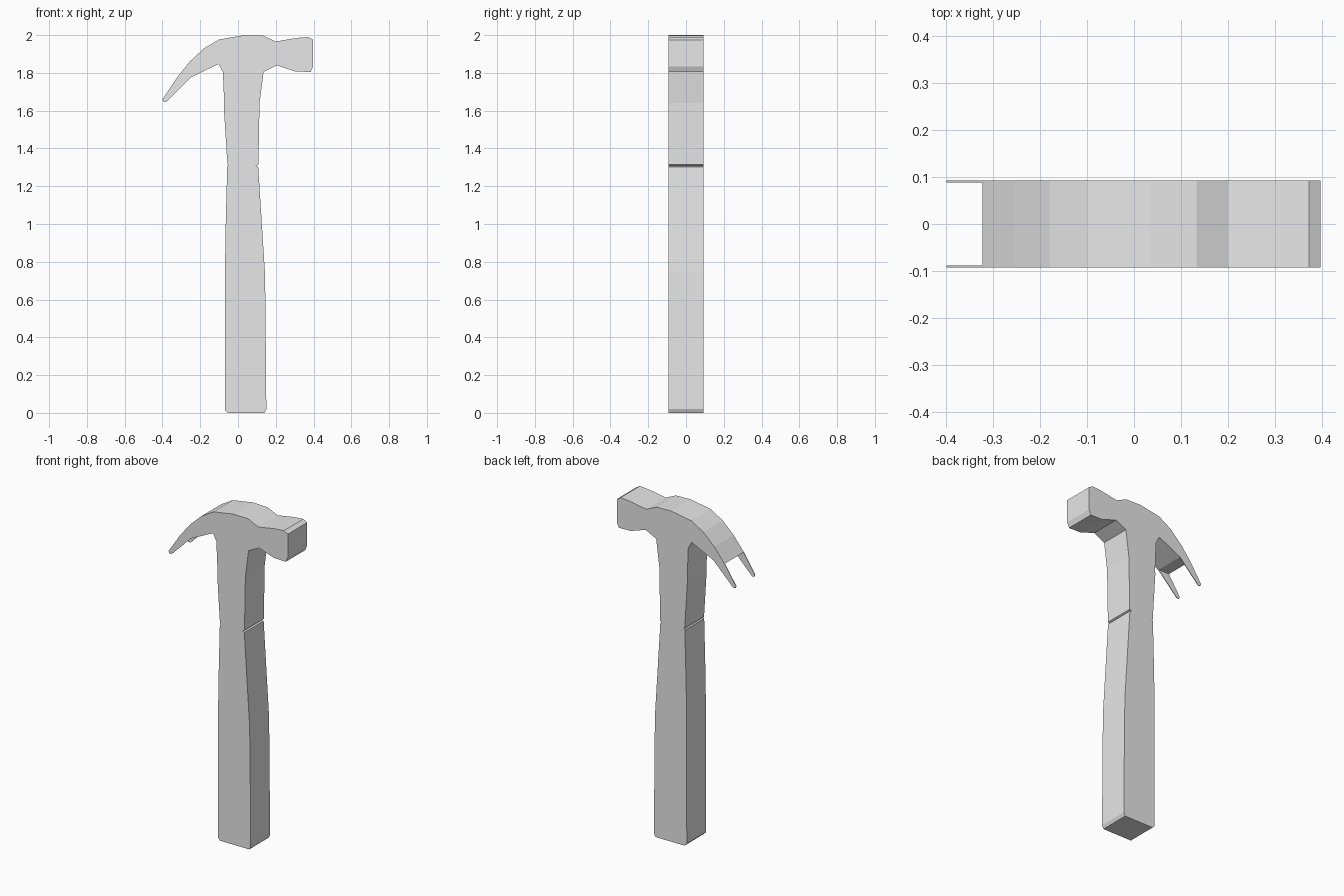
import bpy
import bmesh

cube = bpy.data.objects.get("Cube")
if cube:
    bpy.data.objects.remove(cube, do_unlink=True)

HALF = 0.0925   # half depth of the tool
PLATE = 0.004   # thickness of the claw tines

# Single flat grey for the whole tool
grey = bpy.data.materials.new("plain_grey")
grey.use_nodes = True
grey.diffuse_color = (0.8, 0.8, 0.8, 1)
grey.node_tree.nodes["Principled BSDF"].inputs["Base Color"].default_value = (0.8, 0.8, 0.8, 1)


def extrude_profile(name, points, y_front, y_back):
    """Closed slab from an x-z outline, between two depths."""
    bm = bmesh.new()
    outline = bm.faces.new([bm.verts.new((x, y_front, z)) for x, z in points])
    result = bmesh.ops.extrude_face_region(bm, geom=[outline], use_keep_orig=True)
    moved = [v for v in result["geom"] if isinstance(v, bmesh.types.BMVert)]
    bmesh.ops.translate(bm, verts=moved, vec=(0, y_back - y_front, 0))
    bmesh.ops.recalc_face_normals(bm, faces=bm.faces)
    mesh = bpy.data.meshes.new(name)
    bm.to_mesh(mesh)
    bm.free()
    mesh.materials.append(grey)
    obj = bpy.data.objects.new(name, mesh)
    bpy.context.collection.objects.link(obj)
    return obj


# Handle edges, bottom to neck on the face side, neck to bottom on the claw side
handle_face_side = [
    (-0.055, 0), (0.14, 0), (0.15, 0.02), (0.145, 0.6), (0.142, 0.75),
    (0.13, 0.94), (0.107, 1.303), (0.095, 1.308), (0.108, 1.315), (0.114, 1.64),
]
handle_claw_side = [
    (-0.073, 1.64), (-0.074, 1.6), (-0.056, 1.315), (-0.051, 1.31),
    (-0.057, 1.303), (-0.066, 0.96), (-0.068, 0.8), (-0.07, 0.015),
]

# Striking head, then the curved top down to the start of the claw slot
head_outline = [
    (0.135, 1.805), (0.205, 1.84), (0.305, 1.807), (0.385, 1.805),
    (0.398, 1.835), (0.398, 1.975), (0.373, 1.99), (0.31, 1.985),
    (0.2, 1.966), (0.133, 1.997), (0.035, 2.0), (-0.1, 1.977),
    (-0.18, 1.93), (-0.255, 1.86),
]
slot_top, slot_bottom = (-0.323, 1.776), (-0.25, 1.776)
claw_root = [(-0.103, 1.847), (-0.08, 1.805)]

extrude_profile(
    "hammer_body",
    handle_face_side + head_outline + [slot_top, slot_bottom] + claw_root + handle_claw_side,
    -HALF, HALF)

# Two thin tines, one on each side of the claw slot
tine = [slot_top, (-0.4, 1.66), (-0.395, 1.648), (-0.38, 1.647), slot_bottom]
for name, side in (("claw_tine_front", -1), ("claw_tine_back", 1)):
    extrude_profile(name, tine, side * HALF, side * (HALF - PLATE))
